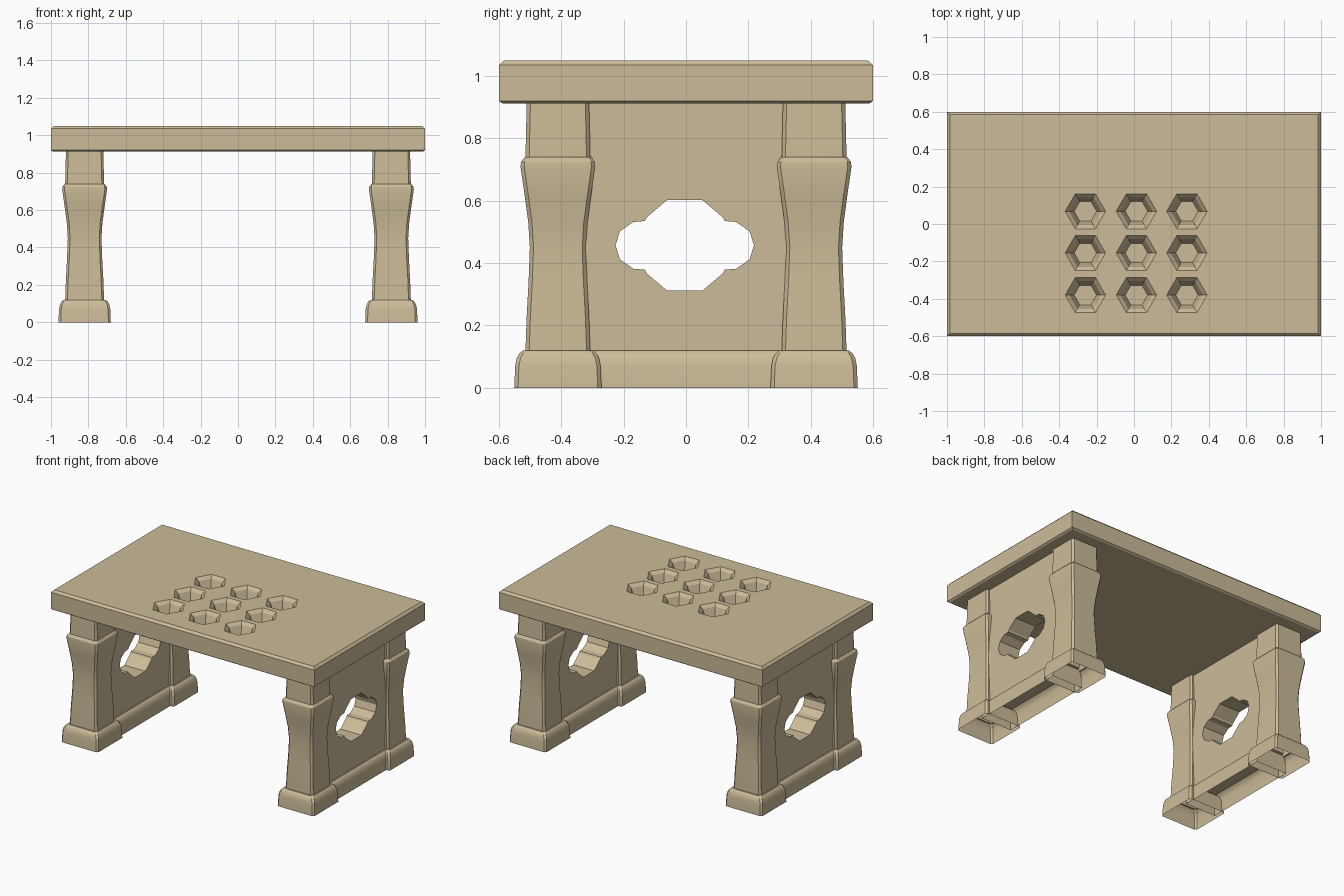
import bpy, bmesh, math

if "Cube" in bpy.data.objects:
    bpy.data.objects.remove(bpy.data.objects["Cube"])

stone = bpy.data.materials.new("sandy beige")
stone.diffuse_color = (0.60, 0.50, 0.315, 1)
stone.use_nodes = True
stone.node_tree.nodes["Principled BSDF"].inputs["Base Color"].default_value = stone.diffuse_color


def make(name, bm, smooth=False):
    bmesh.ops.recalc_face_normals(bm, faces=bm.faces)
    me = bpy.data.meshes.new(name)
    bm.to_mesh(me)
    bm.free()
    ob = bpy.data.objects.new(name, me)
    bpy.context.collection.objects.link(ob)
    me.materials.append(stone)
    if smooth:
        bpy.context.view_layer.objects.active = ob
        ob.select_set(True)
        bpy.ops.object.shade_smooth_by_angle(angle=math.radians(25))
        ob.select_set(False)
    return ob


def loft(bm, rings, bottom=True, top=True):
    """Skin a stack of equal-length point rings."""
    rows = [[bm.verts.new(p) for p in r] for r in rings]
    n = len(rows[0])
    for a, b in zip(rows, rows[1:]):
        for i in range(n):
            j = (i + 1) % n
            bm.faces.new((a[i], a[j], b[j], b[i]))
    if bottom:
        bm.faces.new(rows[0][::-1])
    if top:
        bm.faces.new(rows[-1])


def rect(cx, cy, hx, hy, z, c=0.0):
    """Rectangle ring with optional corner chamfer c."""
    if not c:
        pts = [(-hx, -hy), (hx, -hy), (hx, hy), (-hx, hy)]
    else:
        pts = [(-hx + c, -hy), (hx - c, -hy), (hx, -hy + c), (hx, hy - c),
               (hx - c, hy), (-hx + c, hy), (-hx, hy - c), (-hx, -hy + c)]
    return [(cx + x, cy + y, z) for x, y in pts]


def cut(ob, cutter):
    """Boolean difference, baked, then the cutter is removed."""
    cutter.hide_render = True
    m = ob.modifiers.new("cut", 'BOOLEAN')
    m.operation, m.solver, m.object = 'DIFFERENCE', 'EXACT', cutter
    dg = bpy.context.evaluated_depsgraph_get()
    me = bpy.data.meshes.new_from_object(ob.evaluated_get(dg))
    ob.modifiers.clear()
    ob.data = me
    bpy.data.objects.remove(cutter)


# Tabletop slab with chamfered edges
bm = bmesh.new()
loft(bm, [rect(0, 0, 1 - i, 0.6 - i, z) for z, i in
          ((0.912, 0.012), (0.92, 0), (1.035, 0), (1.05, 0.015))])
table = make("tabletop", bm)

# Nine hexagonal pits with a bevelled rim
bm = bmesh.new()
for px in (-0.26, 0.013, 0.283):
    for py in (0.068, -0.155, -0.38):
        loft(bm, [[(px + r * math.cos(k * math.pi / 3),
                    py + r * math.sin(k * math.pi / 3), z) for k in range(6)]
                  for z, r in ((0.965, 0.06), (1.03, 0.086), (1.05, 0.108), (1.07, 0.13))])
cut(table, make("pit_cutter", bm))

# Rounded plinth profile shared by legs and panels: (z, inset)
PLINTH = [(0, 0), (0.07, 0.003), (0.095, 0.008), (0.11, 0.016), (0.12, 0.028), (0.12, 0.036)]
# Leg shaft profile: (z, half width)
SHAFT = [(0.23, 0.1), (0.34, 0.094), (0.45, 0.09), (0.53, 0.095), (0.62, 0.107),
         (0.71, 0.12), (0.725, 0.118), (0.738, 0.108), (0.74, 0.104), (0.915, 0.1)]

for sx, side in ((-1, "left"), (1, "right")):
    cx = 0.82 * sx
    # Legs, open underneath
    for sy, end in ((-1, "front"), (1, "back")):
        bm = bmesh.new()
        prof = [(z, 0.14 - i) for z, i in PLINTH] + SHAFT
        loft(bm, [rect(cx, 0.411 * sy, h, h, z, 0.012) for z, h in prof], bottom=False)
        make(f"{end}_{side}_leg", bm, True)

    # Low plinth between the legs, open underneath
    bm = bmesh.new()
    loft(bm, [rect(cx, 0, 0.115 - i, 0.34, z) for z, i in PLINTH], False, False)
    make(f"{side}_plinth", bm, True)

    # Side panel
    bm = bmesh.new()
    loft(bm, [rect(cx, 0, 0.08, 0.36, z) for z in (0.119, 0.915)])
    panel = make(f"{side}_panel", bm)

    # Four-lobed opening through the panel
    q = [(0.222, 0), (0.208, 0.045), (0.165, 0.075), (0.128, 0.078), (0.122, 0.09), (0.057, 0.145)]
    top = q + [(-y, z) for y, z in q[::-1]]
    outline = top + [(y, -z) for y, z in top[::-1][1:-1]]
    bm = bmesh.new()
    loft(bm, [[(cx + d, y - 0.004, 0.457 + z) for y, z in outline] for d in (-0.2, 0.2)])
    cut(panel, make("opening_cutter", bm))
